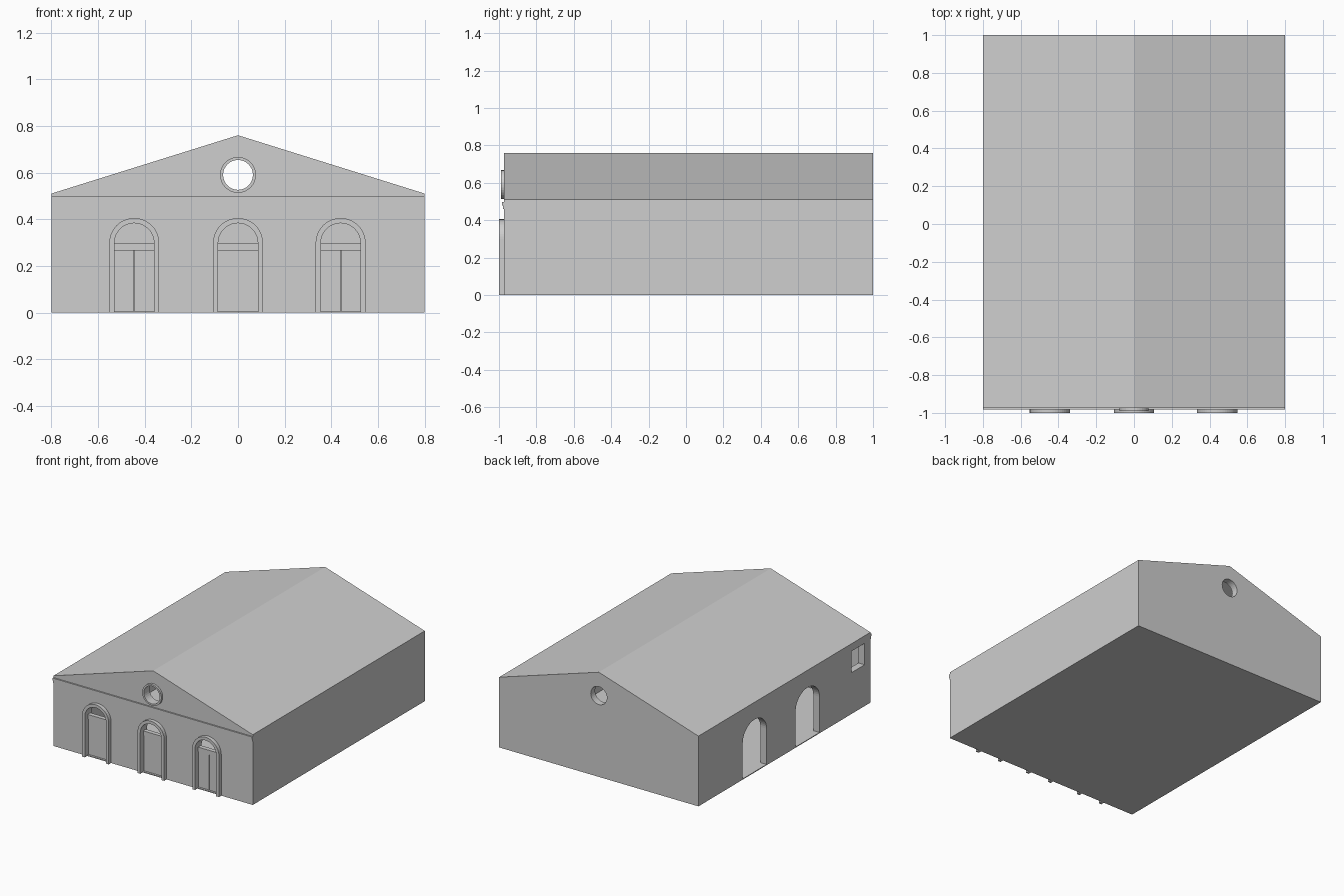
import bpy, bmesh
from math import sin, cos, pi

cube = bpy.data.objects.get("Cube")
if cube:
    bpy.data.objects.remove(cube, do_unlink=True)

grey = bpy.data.materials.new("plain grey")
grey.use_nodes = True
colour = (0.62, 0.62, 0.62, 1)
grey.diffuse_color = colour
grey.node_tree.nodes["Principled BSDF"].inputs["Base Color"].default_value = colour

FRONT, BACK, HALF = -0.973, 1.0, 0.8
EAVE, RIDGE, SLAB, WALL = 0.51, 0.76, 0.018, 0.05


def finish(name, bm):
    bmesh.ops.recalc_face_normals(bm, faces=bm.faces)
    mesh = bpy.data.meshes.new(name)
    bm.to_mesh(mesh)
    bm.free()
    mesh.materials.append(grey)
    obj = bpy.data.objects.new(name, mesh)
    bpy.context.collection.objects.link(obj)
    return obj


def place(p, depth, axis):
    return (p[0], depth, p[1]) if axis == "y" else (depth, p[0], p[1])


def prism(name, outline, a, b, axis="y"):
    """Extrude an outline along an axis from a to b."""
    bm = bmesh.new()
    face = bm.faces.new([bm.verts.new(place(p, a, axis)) for p in outline])
    moved = bmesh.ops.extrude_face_region(bm, geom=[face])["geom"]
    verts = [v for v in moved if isinstance(v, bmesh.types.BMVert)]
    shift = (0, b - a, 0) if axis == "y" else (b - a, 0, 0)
    bmesh.ops.translate(bm, verts=verts, vec=shift)
    return finish(name, bm)


def band(name, outer, inner, a, b, closed):
    """Solid strip between two matching outlines, from depth a to b."""
    bm = bmesh.new()
    rows = [[bm.verts.new(place(p, d, "y")) for p, d in
             ((o, a), (i, a), (i, b), (o, b))] for o, i in zip(outer, inner)]
    pairs = list(zip(rows, rows[1:])) + ([(rows[-1], rows[0])] if closed else [])
    for r, s in pairs:
        for k in range(4):
            n = (k + 1) % 4
            bm.faces.new((r[k], r[n], s[n], s[k]))
    if not closed:
        bm.faces.new(rows[0])
        bm.faces.new(rows[-1])
    return finish(name, bm)


def arch(c, r, spring, base, rise=None, steps=24):
    rise = rise or r
    curve = [(c + r * cos(pi * i / steps), spring + rise * sin(pi * i / steps))
             for i in range(steps + 1)]
    return [(c + r, base)] + curve + [(c - r, base)]


def circle(r, z, steps=32):
    return [(r * cos(2 * pi * i / steps), z + r * sin(2 * pi * i / steps))
            for i in range(steps)]


def rect(x0, x1, z0, z1):
    return [(x0, z0), (x1, z0), (x1, z1), (x0, z1)]


def cut(target, cutter):
    mod = target.modifiers.new("cut", "BOOLEAN")
    mod.operation, mod.solver, mod.object = "DIFFERENCE", "EXACT", cutter
    bpy.context.view_layer.objects.active = target
    bpy.ops.object.modifier_apply(modifier=mod.name)
    bpy.data.objects.remove(cutter, do_unlink=True)


# Hollow walls with floor
walls = prism("walls", [(-HALF, 0), (HALF, 0), (HALF, EAVE - SLAB),
                        (0, RIDGE - SLAB), (-HALF, EAVE - SLAB)], FRONT, BACK)
room = HALF - WALL
cut(walls, prism("room_cutter", rect(-room, room, 0.006, 1),
                 FRONT + WALL, BACK - WALL))

# Openings: front doorways, round gable windows, side arches and side window
DOORS = {"right": -0.445, "middle": 0.0, "left": 0.44}
WINDOW_Z = 0.59
for x in DOORS.values():
    cut(walls, prism("doorway_cutter", arch(x, 0.086, 0.298, 0.006),
                     FRONT - 0.1, FRONT + 0.1))
cut(walls, prism("round_cutter", circle(0.065, WINDOW_Z), FRONT - 0.1, BACK + 0.1))
for y in (0.355, -0.252):
    cut(walls, prism("side_arch_cutter", arch(y, 0.137, 0.265, 0.006, 0.12),
                     -HALF - 0.1, -HALF + 0.1, "x"))
cut(walls, prism("side_window_cutter", rect(-0.906, -0.757, 0.30, 0.455),
                 -HALF - 0.1, -HALF + 0.1, "x"))

# Roof slab
prism("roof", [(-HALF, EAVE), (0, RIDGE), (HALF, EAVE), (HALF, EAVE - SLAB),
               (0, RIDGE - SLAB), (-HALF, EAVE - SLAB)], FRONT, BACK)

# Stepped cornice across the front
prism("cornice_lower", rect(-HALF, HALF, 0.46, 0.478), FRONT - 0.005, FRONT)
prism("cornice_upper", rect(-HALF, HALF, 0.478, 0.497), FRONT - 0.010, FRONT)

# Round window frame
band("round_window_frame", circle(0.077, WINDOW_Z), circle(0.064, WINDOW_Z),
     FRONT - 0.016, FRONT + 0.02, True)

# Arched surrounds, transoms and double doors
for side, x in DOORS.items():
    band(side + "_door_surround", arch(x, 0.107, 0.298, 0),
         arch(x, 0.085, 0.298, 0), -1.0, FRONT + 0.01, False)
    prism(side + "_door_transom", rect(x - 0.086, x + 0.086, 0.266, 0.298),
          FRONT + 0.008, FRONT + 0.04)
    for leaf, s in (("left", 1), ("right", -1)):
        edges = sorted((x + s * 0.001, x + s * 0.086))
        prism(f"{side}_door_{leaf}_leaf", rect(*edges, 0.006, 0.266),
              FRONT + 0.015, FRONT + 0.033)
